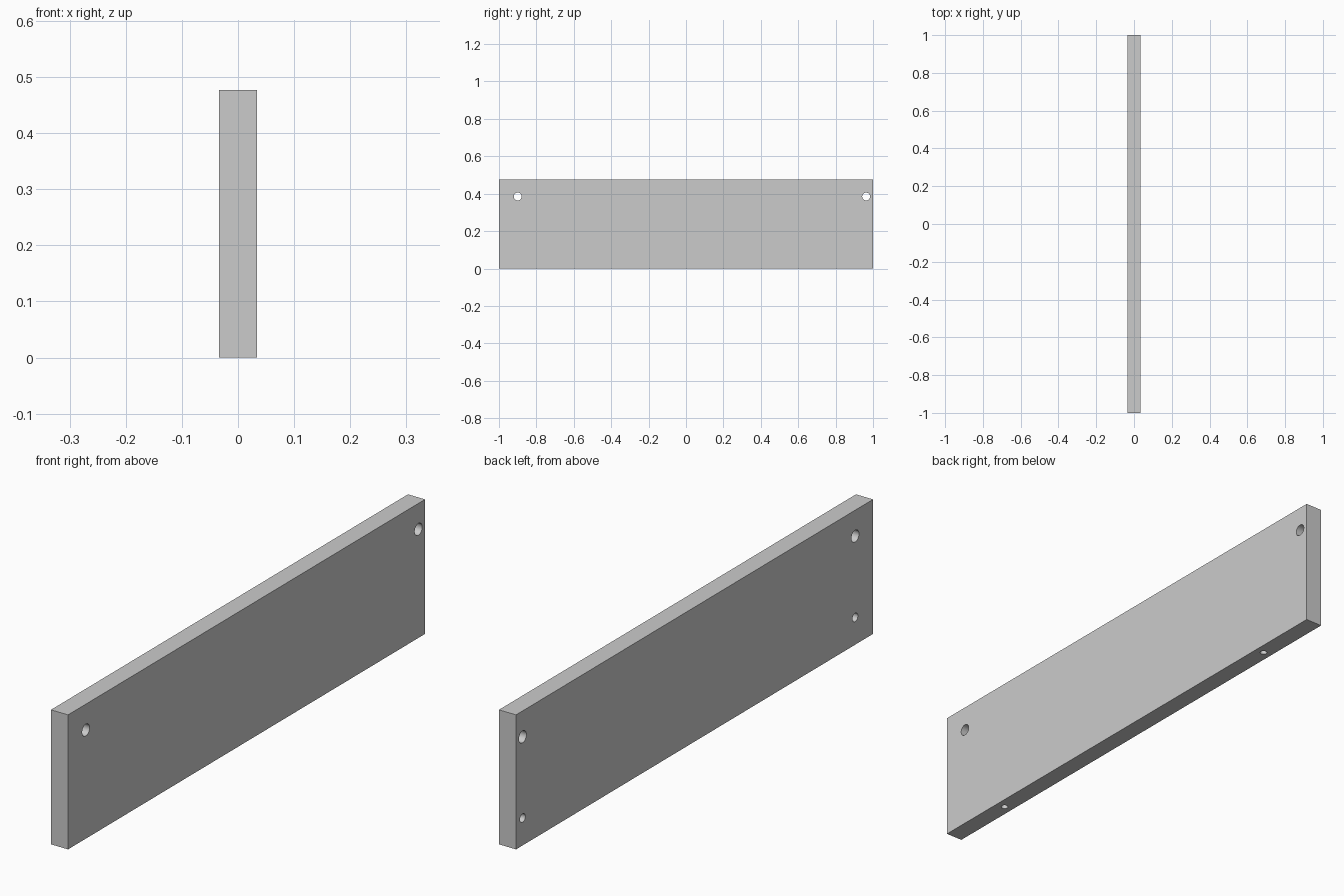
import bpy
import math

if "Cube" in bpy.data.objects:
    bpy.data.objects.remove(bpy.data.objects["Cube"])

THICK, LENGTH, HEIGHT = 0.067, 2.0, 0.477

# Board
bpy.ops.mesh.primitive_cube_add(size=1, location=(0, 0, HEIGHT / 2))
board = bpy.context.object
board.name = "drilled_board"
board.scale = (THICK, LENGTH, HEIGHT)
bpy.ops.object.transform_apply(location=True, rotation=False, scale=True)


def drill(name, radius, depth, location, along_x):
    """Cut a round hole, centred on location, running along x or z."""
    rotation = (0, math.pi / 2, 0) if along_x else (0, 0, 0)
    bpy.ops.mesh.primitive_cylinder_add(vertices=48, radius=radius, depth=depth,
                                        location=location, rotation=rotation)
    cutter = bpy.context.object
    cutter.name = name
    cutter.hide_render = True
    mod = board.modifiers.new(name, 'BOOLEAN')
    mod.operation = 'DIFFERENCE'
    mod.solver = 'EXACT'
    mod.object = cutter
    bpy.context.view_layer.objects.active = board
    bpy.ops.object.modifier_apply(modifier=name)
    bpy.data.objects.remove(cutter, do_unlink=True)


# Upper through holes and lower blind dowel holes in the left face
for y in (-0.9, 0.963):
    drill("through_hole", 0.021, 0.2, (0, y, 0.385), True)
    drill("side_dowel_hole", 0.015, 0.09, (-THICK / 2, y, 0.097), True)

# Blind dowel holes in the bottom edge
for y in (-0.72, 0.72):
    drill("bottom_dowel_hole", 0.012, 0.2, (0, y, 0), False)

# Smooth hole walls, sharp board edges
bpy.ops.object.select_all(action='DESELECT')
board.select_set(True)
bpy.context.view_layer.objects.active = board
bpy.ops.object.shade_smooth_by_angle(angle=math.radians(30))
